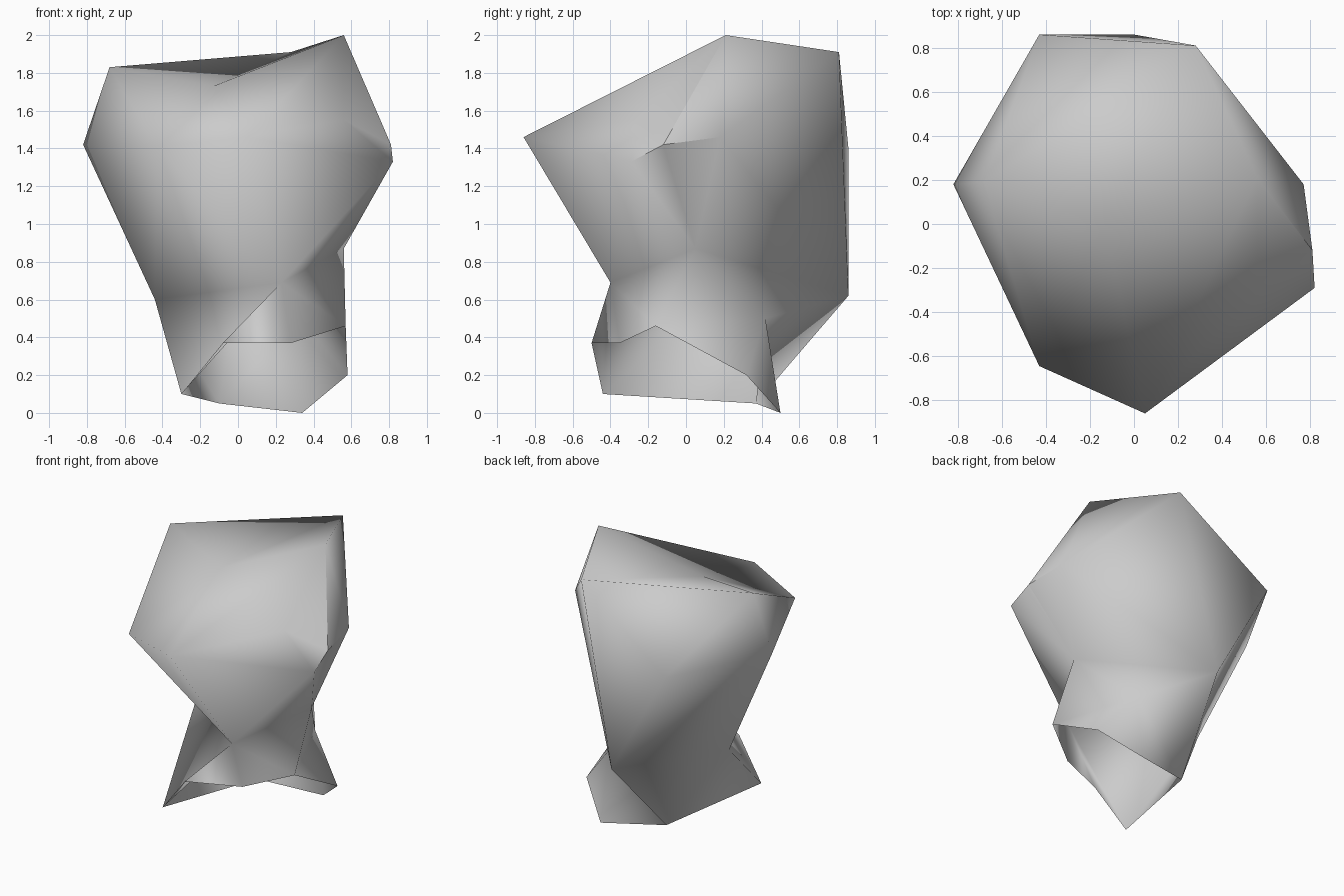
import bpy, bmesh

if "Cube" in bpy.data.objects:
    bpy.data.objects.remove(bpy.data.objects["Cube"], do_unlink=True)

# One plain stone colour
stone = bpy.data.materials.new("stone_grey")
stone.use_nodes = True
colour = (0.6, 0.6, 0.6, 1.0)
stone.diffuse_color = colour
stone.node_tree.nodes["Principled BSDF"].inputs["Base Color"].default_value = colour

# Named corners of the boulder
corners = {
    # crown
    "peak": (.56, .21, 2), "back_peak": (.28, .81, 1.91), "left_peak": (-.68, .19, 1.83),
    "brow": (.05, -.86, 1.46), "brow_side": (-.43, -.645, 1.41), "dip": (-.13, -.01, 1.73),
    # shoulders
    "shoulder": (-.82, .18, 1.42), "rear": (-.43, .86, 1.4), "knob_front": (.82, -.29, 1.33),
    "knob": (.81, -.12, 1.42), "knob_back": (.77, .18, 1.46),
    # waist
    "waist_back": (0, .86, .62), "waist_side": (-.44, .13, .6),
    "throat": (.23, -.4, .69), "hollow": (.56, .05, .87), "heel_top": (.33, .42, .5),
    # foot
    "toe_side": (.57, -.16, .46), "toe_mid": (.28, -.35, .37), "toe": (-.08, -.5, .37),
    "heel_side": (.58, .32, .2), "heel": (.34, .5, 0), "sole_back": (-.1, .37, .05),
    "sole_front": (-.3, -.44, .1),
}

# Facets, each as a loop of corners; the underside stays open
facets = [
    # sagging crown
    "dip peak back_peak", "dip back_peak left_peak", "dip left_peak brow_side",
    "dip brow_side brow", "dip brow peak",
    # knob side
    "peak brow knob_front knob", "peak knob knob_back",
    "peak knob_back back_peak", "knob knob_front hollow", "knob hollow knob_back",
    "knob_back hollow waist_back", "knob_back waist_back back_peak",
    # back and shoulder side
    "back_peak waist_back rear", "back_peak rear left_peak", "left_peak rear shoulder",
    "left_peak shoulder brow_side", "rear waist_back shoulder",
    "shoulder waist_back waist_side",
    # front
    "brow_side shoulder waist_side", "brow_side waist_side throat",
    "brow_side throat brow", "brow throat knob_front", "knob_front throat hollow",
    # foot
    "waist_back sole_back waist_side", "sole_back sole_front waist_side",
    "waist_side sole_front throat", "throat sole_front toe", "throat toe toe_mid",
    "throat toe_mid toe_side", "throat toe_side hollow",
    "hollow toe_side heel_top", "toe_side heel_side heel_top", "hollow heel_top waist_back",
    "heel_top sole_back waist_back", "heel_top heel sole_back", "heel_top heel_side heel",
]

bm = bmesh.new()
verts = {name: bm.verts.new(co) for name, co in corners.items()}
for loop in facets:
    bm.faces.new([verts[name] for name in loop.split()])

# Fan the warped facet beside the knob from its middle
bmesh.ops.poke(bm, faces=[f for f in bm.faces if len(f.verts) > 3], center_mode="MEAN")
bmesh.ops.recalc_face_normals(bm, faces=bm.faces[:])
for face in bm.faces:
    face.smooth = True

# Crisp ridges meeting at the knob
for end in ("peak", "knob_back", "hollow", "knob_front"):
    bm.edges.get((verts["knob"], verts[end])).smooth = False

mesh = bpy.data.meshes.new("boulder")
bm.to_mesh(mesh)
bm.free()
mesh.materials.append(stone)
boulder = bpy.data.objects.new("boulder", mesh)
bpy.context.collection.objects.link(boulder)
